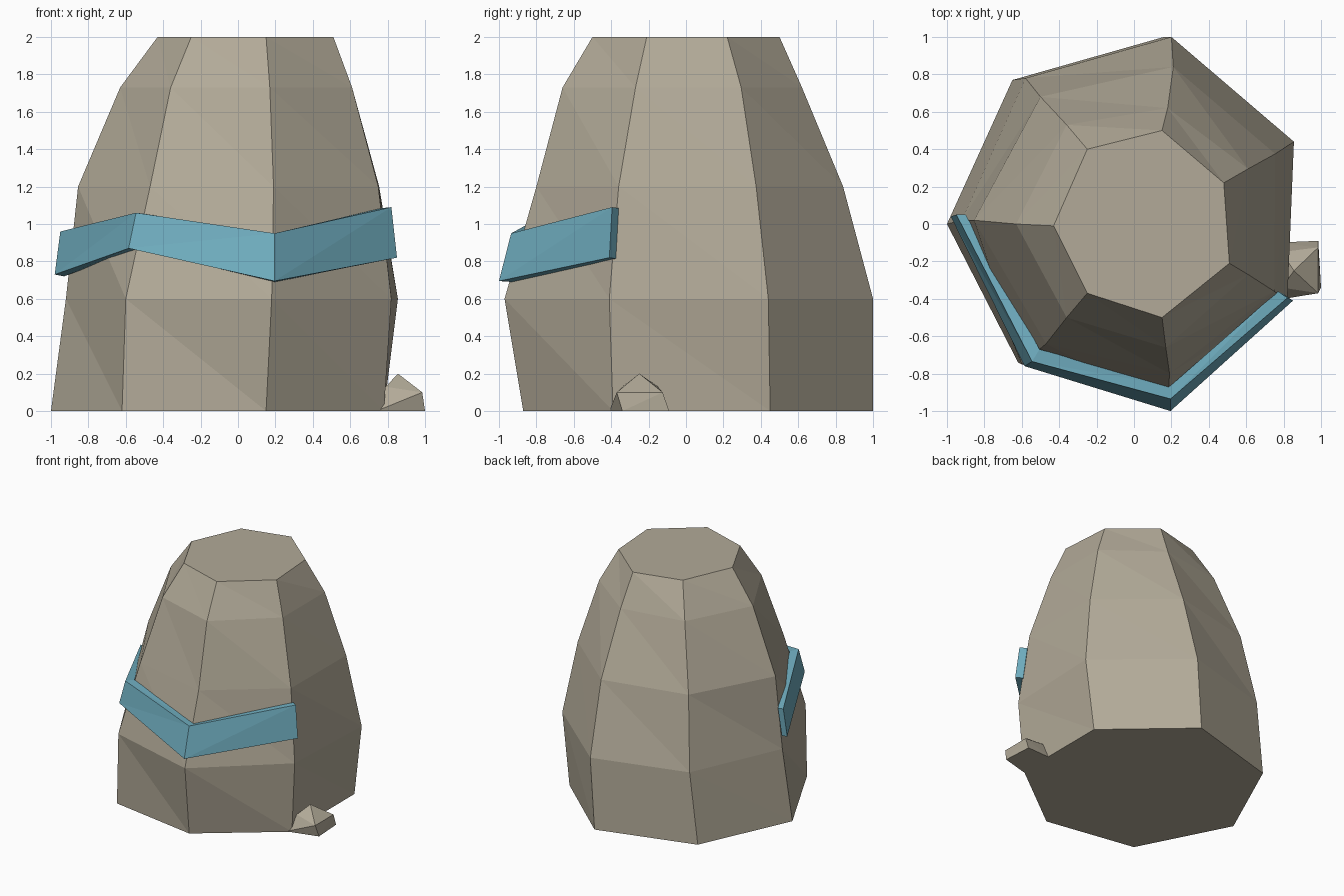
import bpy, bmesh

if "Cube" in bpy.data.objects:
    bpy.data.objects.remove(bpy.data.objects["Cube"])


def material(name, rgb):
    m = bpy.data.materials.new(name)
    m.diffuse_color = (*rgb, 1)
    m.use_nodes = True
    m.node_tree.nodes["Principled BSDF"].inputs["Base Color"].default_value = m.diffuse_color
    return m


STONE = material("warm grey stone", (0.445, 0.402, 0.314))
BLUE = material("dusty blue paint", (0.162, 0.423, 0.527))


def finish(name, bm, mat):
    bmesh.ops.recalc_face_normals(bm, faces=bm.faces[:])
    mesh = bpy.data.meshes.new(name)
    bm.to_mesh(mesh)
    bm.free()
    mesh.materials.append(mat)
    obj = bpy.data.objects.new(name, mesh)
    bpy.context.collection.objects.link(obj)
    return obj


def loft(name, sections, mat):
    """Skin a list of closed sections and cap both ends."""
    bm = bmesh.new()
    rings = [[bm.verts.new(p) for p in s] for s in sections]
    n = len(rings[0])
    for a, b in zip(rings, rings[1:]):
        for i in range(n):
            j = (i + 1) % n
            # each facet is split in two triangles
            bm.faces.new((a[i], a[j], b[i]))
            bm.faces.new((a[j], b[j], b[i]))
    bm.faces.new(rings[0])
    bm.faces.new(rings[-1])
    return finish(name, bm, mat)


# Boulder: seven-sided rings, starting at the left corner, going round the front
boulder_rings = {
    0.00: [(-1.0, 0.0), (-0.62, -0.74), (0.15, -0.87), (0.78, -0.39),
           (0.78, 0.45), (0.16, 1.0), (-0.65, 0.77)],
    0.60: [(-0.92, 0.02), (-0.60, -0.75), (0.18, -0.97), (0.82, -0.41),
           (0.855, 0.44), (0.20, 1.0), (-0.58, 0.78)],
    1.20: [(-0.855, 0.02), (-0.47, -0.64), (0.19, -0.80), (0.75, -0.36),
           (0.755, 0.375), (0.21, 0.84), (-0.50, 0.68)],
    1.73: [(-0.63, 0.0), (-0.36, -0.50), (0.17, -0.66), (0.61, -0.27),
           (0.61, 0.295), (0.18, 0.62), (-0.36, 0.53)],
    2.00: [(-0.43, -0.01), (-0.25, -0.37), (0.15, -0.50), (0.51, -0.21),
           (0.48, 0.22), (0.15, 0.50), (-0.25, 0.40)],
}
loft("boulder", [[(x, y, z) for x, y in ring]
                 for z, ring in boulder_rings.items()], STONE)

# Painted band: outer top, outer bottom and inward offset at each corner
band_stations = [
    ((-0.95, 0.05, 0.96), (-0.98, 0.04, 0.73), (0.05, 0.0, -0.01)),
    ((-0.545, -0.735, 1.06), (-0.585, -0.76, 0.87), (0.04, 0.065, -0.005)),
    ((0.195, -0.935, 0.95), (0.195, -1.0, 0.695), (0.0, 0.07, -0.005)),
    ((0.82, -0.395, 1.09), (0.85, -0.41, 0.82), (-0.05, 0.035, -0.005)),
]


def shift(p, d):
    return tuple(a + b for a, b in zip(p, d))


loft("painted_band", [[top, low, shift(low, d), shift(top, d)]
                      for top, low, d in band_stations], BLUE)

# Pebble at the foot of the boulder: faceted hull
bm = bmesh.new()
for p in [(1.0, -0.34, 0), (0.985, -0.09, 0), (0.75, -0.10, 0), (0.74, -0.41, 0),
          (0.985, -0.37, 0.1), (0.985, -0.125, 0.1), (0.79, -0.15, 0.13),
          (0.79, -0.34, 0.13), (0.855, -0.25, 0.2)]:
    bm.verts.new(p)
bmesh.ops.convex_hull(bm, input=bm.verts[:])
finish("pebble", bm, STONE)
